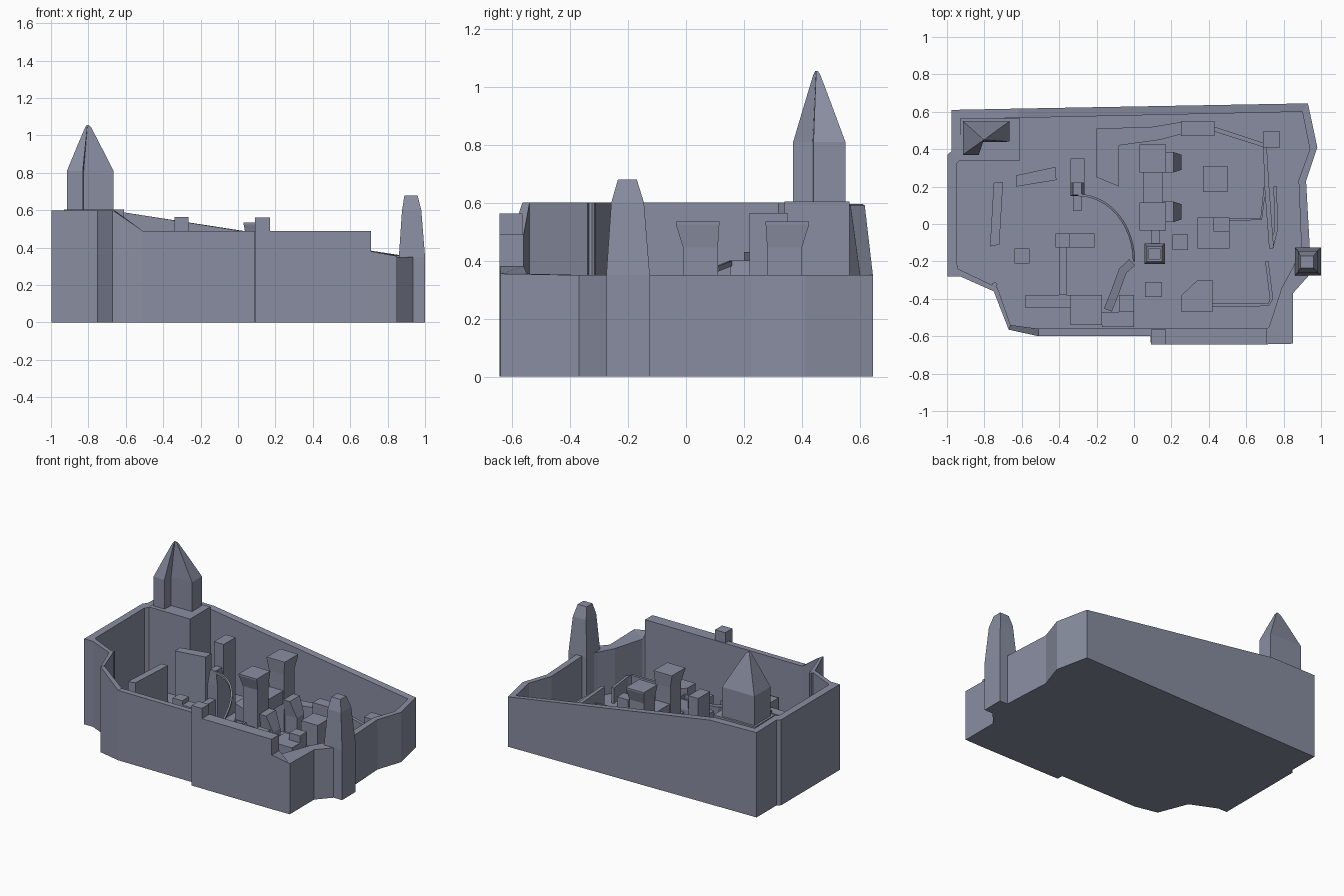
import bpy, bmesh, math
from mathutils import Vector

FLOOR = 0.04
stone = bpy.data.materials.new("slate_stone")
stone.diffuse_color = (.25, .27, .355, 1)


def finish(name, bm):
    bmesh.ops.recalc_face_normals(bm, faces=bm.faces)
    me = bpy.data.meshes.new(name)
    bm.to_mesh(me)
    bm.free()
    me.materials.append(stone)
    ob = bpy.data.objects.new(name, me)
    bpy.context.collection.objects.link(ob)
    return ob


def loft(name, rings):
    """Skin a stack of equal-length point rings and cap both ends."""
    bm = bmesh.new()
    vs = [[bm.verts.new(p) for p in r] for r in rings]
    n = len(vs[0])
    for a, b in zip(vs, vs[1:]):
        for i in range(n):
            j = (i + 1) % n
            bm.faces.new((a[i], a[j], b[j], b[i]))
    bm.faces.new(vs[0])
    bm.faces.new(vs[-1])
    return finish(name, bm)


def prism(name, pts, z1, z0=FLOOR):
    return loft(name, [[(x, y, z) for x, y in pts] for z in (z0, z1)])


def rect(x0, x1, y0, y1):
    return [(x0, y0), (x1, y0), (x1, y1), (x0, y1)]


def box(name, x0, x1, y0, y1, z1, z0=FLOOR):
    return prism(name, rect(x0, x1, y0, y1), z1, z0)


def stack(name, secs):
    """Loft rectangles given as (x0, x1, y0, y1, z)."""
    return loft(name, [[(x, y, s[4]) for x, y in rect(*s[:4])] for s in secs])


def strip(name, pts, width, depth=None):
    """Wall or rail along (x, y, top z); depth None reaches the floor."""
    rings = []
    for i, p in enumerate(pts):
        a, b = Vector(pts[max(i - 1, 0)]), Vector(pts[min(i + 1, len(pts) - 1)])
        d = (b - a).to_2d().normalized() * width / 2
        lo = FLOOR if depth is None else p[2] - depth
        l, r = (p[0] - d.y, p[1] + d.x), (p[0] + d.y, p[1] - d.x)
        rings.append([(*l, lo), (*r, lo), (*r, p[2]), (*l, p[2])])
    return loft(name, rings)


# Perimeter wall: outer x, y, inner x, y, top height
wall = [
    (-.975, .61, -.93, .56, .595), (-.62, .617, -.62, .567, .59),
    (.93, .645, .90, .60, .35), (.98, .41, .94, .40, .35),
    (.92, .23, .88, .235, .35), (.94, -.13, .895, -.13, .35),
    (.94, -.27, .85, -.23, .35), (.85, -.37, .79, -.34, .35),
    (.85, -.64, .722, -.55, .355), (.712, -.643, .712, -.56, .38),
    (.71, -.643, .71, -.56, .49), (.09, -.643, .09, -.56, .49),
    (.088, -.60, .088, -.56, .49), (-.51, -.60, -.51, -.56, .49),
    (-.67, -.565, -.66, -.54, .60), (-.75, -.36, -.73, -.34, .60),
    (-.93, -.28, -.94, -.24, .60), (-.998, -.28, -.945, -.22, .60),
    (-.998, .37, -.95, .32, .60), (-.975, .39, -.93, .34, .60)]
loft("perimeter_wall", [
    [(w[0], w[1], 0) for w in wall],
    [(w[0], w[1], w[4]) for w in wall],
    [(w[2], w[3], w[4]) for w in wall],
    [(w[2], w[3], FLOOR) for w in wall]])
box("wall_merlon", .09, .17, -.643, -.565, .562, .40)

# Corner keep: platform, notched body and pointed roof
box("keep_base", -.93, -.61, .34, .565, .605)
plan = [(-.915, .37), (-.83, .37), (-.825, .437), (-.665, .44), (-.665, .55), (-.915, .55)]
apex = Vector((-.803, .45))


def shrink(f, z):
    return [(*apex.lerp(Vector(p), f), z) for p in plan]


loft("keep_tower", [shrink(1, .60), shrink(1, .81), shrink(.5, .945),
                    shrink(.14, 1.04), shrink(.05, 1.055)])

# Watchtower on the right wall
stack("watchtower", [(.86, 1, -.275, -.125, 0), (.86, 1, -.275, -.125, .35),
                     (.877, .98, -.258, -.145, .60), (.89, .96, -.235, -.17, .68)])

# Twin gate towers with flared tops, side buttresses and a low bridge
for i, (y, s) in enumerate(((.04, 1), (.35, -1))):
    a, b = sorted((y - s * .05, y + s * .07))
    t0, t1 = y - .075, y + .075
    stack(f"gate_tower_{i}", [(.045, .16, a, b, FLOOR), (.045, .16, a, b, .445),
                              (.03, .17, t0, t1, .525), (.03, .17, t0, t1, .535)])
    yc = .065 if i == 0 else .33
    stack(f"tower_buttress_{i}", [(.15, .255, yc - .04, yc + .04, FLOOR),
                                  (.15, .255, yc - .04, yc + .04, .16),
                                  (.15, .21, yc - .055, yc + .055, .27)])
box("gate_bridge", .05, .155, .10, .285, .33, .24)

# Stepped pavilion and its approach
stack("pavilion", [(.055, .165, -.215, -.105, FLOOR), (.055, .165, -.215, -.105, .20),
                   (.07, .15, -.20, -.12, .26), (.08, .14, -.19, -.13, .26),
                   (.08, .14, -.19, -.13, .23)])
box("pavilion_passage", .09, .135, -.11, -.005, .18)

# Tall inner block with its stepped porch
box("tall_block", -.34, -.265, .22, .35, .565)
stack("tall_block_porch", [(-.34, -.265, .15, .23, FLOOR), (-.34, -.265, .15, .23, .30),
                           (-.325, -.28, .155, .22, .40)])
box("porch_step", -.325, -.28, .07, .16, .20)

# Curved rail descending from the porch, then a ramp to the front
rail = []
for i in range(13):
    t = i / 12
    a = math.radians(90 * (1 - t))
    rail.append((-.30 + .30 * math.cos(a), -.20 + .355 * math.sin(a), .40 - .17 * t * t))
strip("curved_rail", rail, .012, .018)
strip("front_ramp", [(-.01, -.205, .23), (-.06, -.25, .21), (-.10, -.36, .18), (-.14, -.46, .15)], .045)

# Free-standing screen slabs
prism("left_screen", [(-.77, -.12), (-.72, -.11), (-.70, .225), (-.75, .22)], .30)
prism("rear_screen", [(-.63, .20), (-.415, .235), (-.42, .305), (-.63, .26)], .43)

# Courtyard houses: x0, x1, y0, y1, top
houses = [
    (-.64, -.56, -.21, -.13, .17), (.37, .50, .17, .31, .22),
    (.205, .29, -.14, -.055, .22), (.06, .15, -.39, -.31, .20),
    (.34, .51, -.13, .035, .18), (.425, .51, -.04, .035, .23),
    (.69, .78, .41, .495, .24), (.25, .43, .47, .55, .20),
    (-.42, -.21, -.125, -.05, .25), (-.42, -.345, -.125, -.05, .28),
    (-.40, -.36, -.38, -.12, .22), (-.58, -.34, -.45, -.38, .20),
    (-.34, -.17, -.54, -.38, .23), (-.17, 0, -.55, -.47, .16),
    (-.08, 0, -.47, -.38, .18)]
for i, h in enumerate(houses):
    box(f"house_{i}", *h)
prism("chamfered_house", [(.255, -.47), (.42, -.47), (.42, -.30), (.34, -.30), (.255, -.38)], .20)
prism("rear_hall", [(-.20, .25), (-.08, .20), (-.08, .42), (.14, .45), (.25, .48),
                    (.25, .545), (.10, .52), (-.20, .51)], .16)

# Low courtyard walls
strip("rear_low_wall", [(.42, .51, .18), (.70, .42, .18), (.71, .20, .18), (.735, -.13, .18)], .025)
strip("east_low_wall", [(.735, -.13, .16), (.76, -.03, .16), (.755, .20, .16)], .018)
strip("middle_low_wall", [(.51, .025, .14), (.68, .025, .14), (.70, .20, .14)], .012)
strip("front_low_wall", [(.42, -.435, .15), (.72, -.43, .15), (.735, -.40, .15), (.71, -.20, .15)], .018)

# Small post on the left wall
post = [(-.745 + .014 * math.cos(k * math.pi / 4), -.325 + .014 * math.sin(k * math.pi / 4)) for k in range(8)]
prism("wall_post", post, .60)
